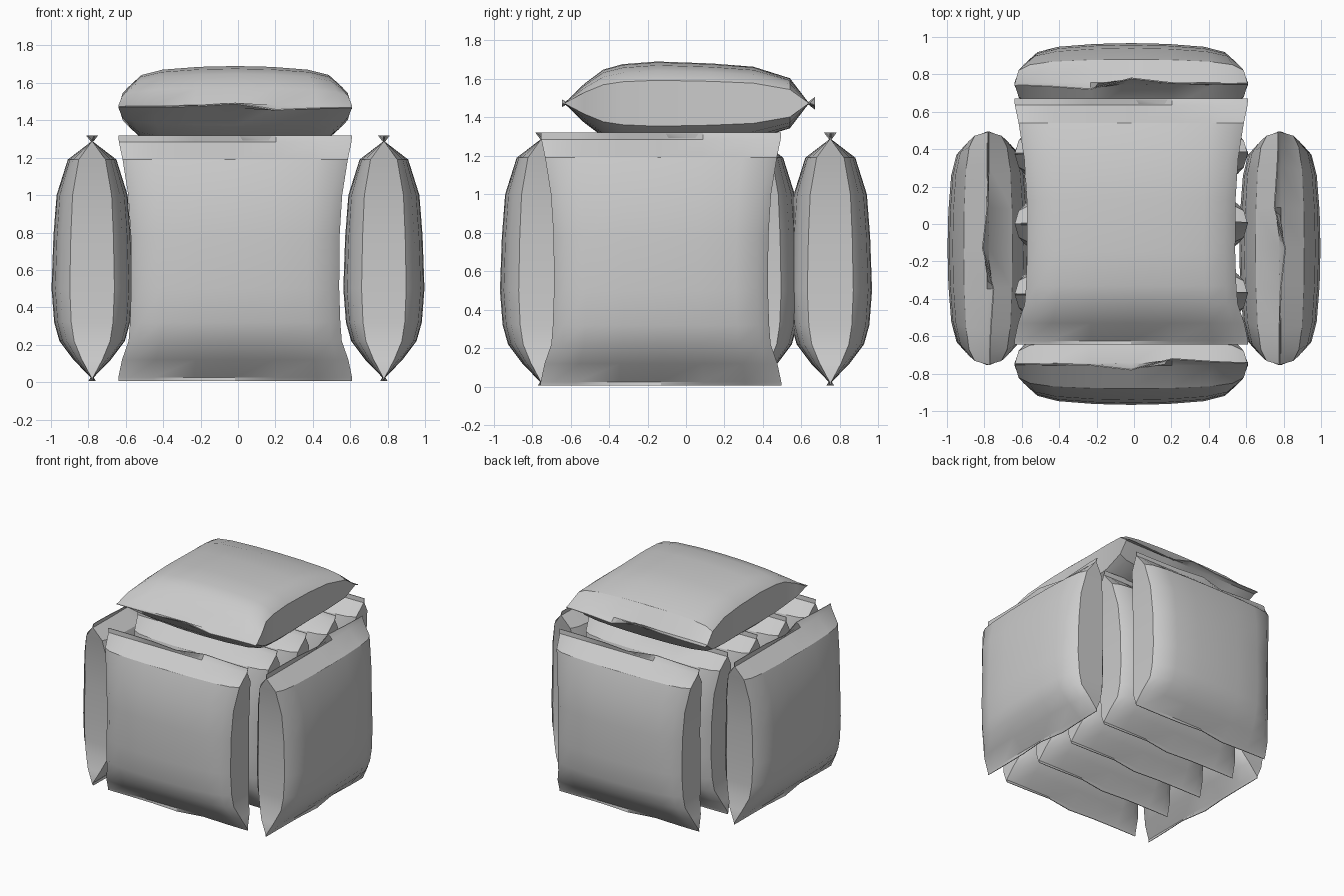
import bpy, bmesh
from math import pi
from mathutils import Matrix, Vector

old = bpy.data.objects.get("Cube")
if old:
    bpy.data.objects.remove(old, do_unlink=True)

grey = bpy.data.materials.new("pale_grey")
grey.use_nodes = True
colour = (0.6, 0.6, 0.6, 1)
grey.diffuse_color = colour
grey.node_tree.nodes["Principled BSDF"].inputs["Base Color"].default_value = colour

# Bag rows from bottom to top: height, half width, half thickness, seal crimp
ROWS = [(0.005, 0.625, 0.003, 0.6), (0.025, 0.625, 0.008, 0), (0.12, 0.605, 0.1, 0),
        (0.22, 0.57, 0.175, 0), (0.32, 0.562, 0.203, 0), (0.5, 0.556, 0.217, 0),
        (0.78, 0.558, 0.207, 0), (1.0, 0.572, 0.19, 0), (1.19, 0.602, 0.13, 0),
        (1.285, 0.622, 0.006, 0), (1.32, 0.625, 0.003, 1)]
# Across the width: position, share of the thickness
HALF = [(1, 0.55), (0.9, 0.78), (0.7, 0.91), (0.35, 0.98)]
COLS = [(-s, f) for s, f in HALF] + [(0, 1)] + HALF[::-1]
# Sideways crimp of the sealed flap, per column
CRIMP = [0, 0, 0, -0.005, -0.03, 0.03, 0.015, 0.01, 0.01]


def bag_mesh():
    bm = bmesh.new()
    rings = []
    for z, w, t, crimp in ROWS:
        ring = []
        for side in (-1, 1):
            cols = list(zip(COLS, CRIMP))
            for (s, f), c in (cols if side < 0 else cols[::-1]):
                ring.append(bm.verts.new((s * w, side * t * f + c * crimp, z)))
        rings.append(ring)
    n = len(rings[0])
    for a, b in zip(rings, rings[1:]):
        for i in range(n):
            j = (i + 1) % n
            bm.faces.new((a[i], a[j], b[j], b[i]))
    # Close both seals with strips
    for ring, flip in ((rings[0], True), (rings[-1], False)):
        for i in range(len(COLS) - 1):
            quad = [ring[i], ring[i + 1], ring[n - 2 - i], ring[n - 1 - i]]
            bm.faces.new(quad[::-1] if flip else quad)
    bmesh.ops.recalc_face_normals(bm, faces=bm.faces)
    mesh = bpy.data.meshes.new("filled_bag")
    bm.to_mesh(mesh)
    bm.free()
    mesh.materials.append(grey)
    return mesh


mesh = bag_mesh()


def bag(name, place, axis="Z", angle=0):
    ob = bpy.data.objects.new(name, mesh)
    ob.matrix_world = Matrix.Translation(Vector(place)) @ Matrix.Rotation(angle, 4, axis)
    bpy.context.collection.objects.link(ob)
    return ob


# Row of standing bags
front = bag("front_bag", (-0.015, -0.75, 0))
for i in range(3):
    bag("inner_bag_%d" % (i + 1), (-0.015, -0.375 + 0.375 * i, 0))
bag("back_bag", (-0.015, 0.75, 0), angle=pi)
# Bags against both sides
bag("left_bag", (0.78, -0.13, 0), angle=pi / 2)
bag("right_bag", (-0.78, -0.13, 0), angle=-pi / 2)
# Bag lying on top
bag("top_bag", (-0.015, -0.65, 1.473), axis="X", angle=-pi / 2)

# Shared mesh, so shading one bag shades them all
bpy.ops.object.select_all(action="DESELECT")
front.select_set(True)
bpy.context.view_layer.objects.active = front
bpy.ops.object.shade_smooth_by_angle(angle=pi / 6)
